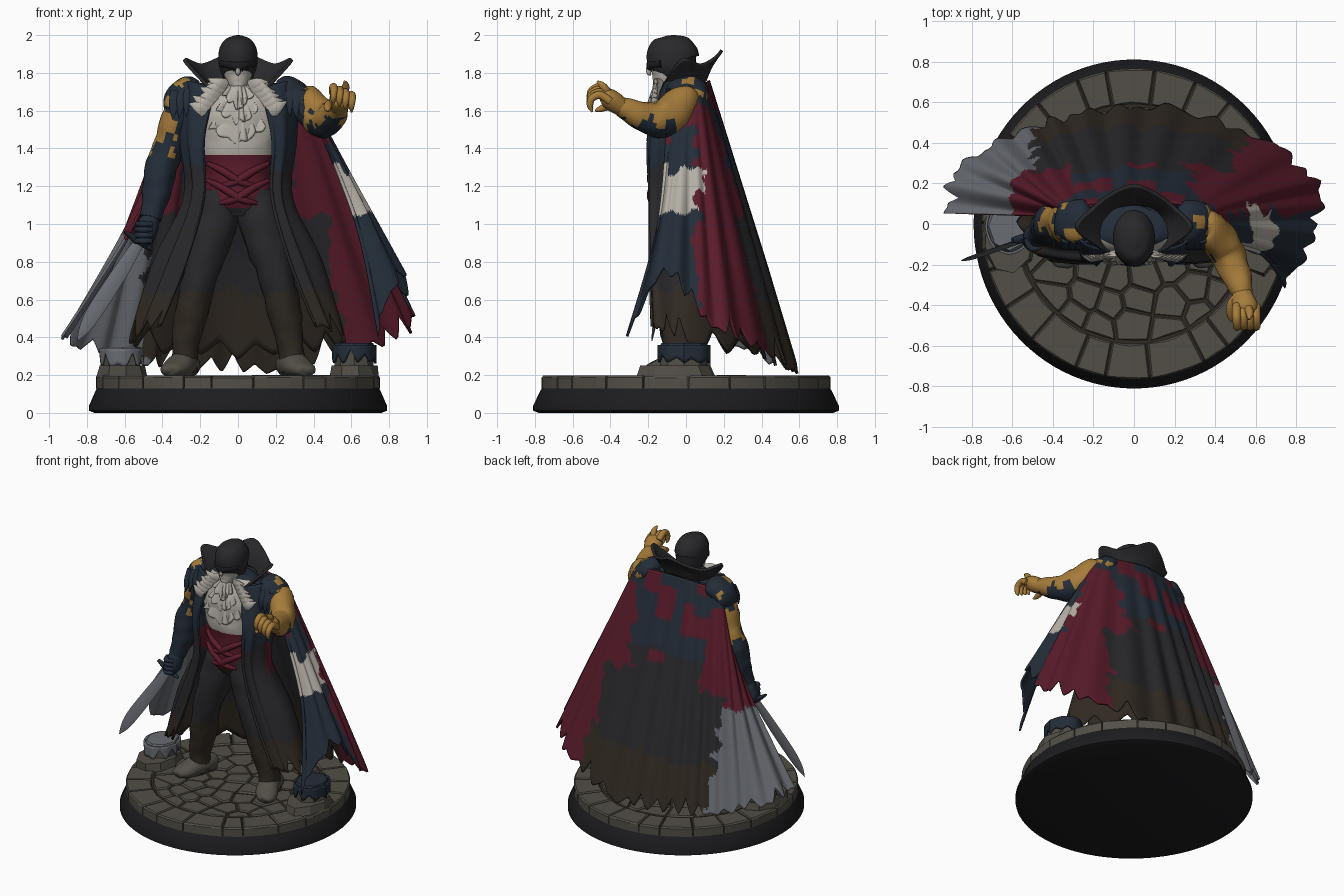
import bpy, bmesh, math, random
from mathutils import Vector, noise
random.seed(4)
V = Vector
COL = dict(navy=(.017, .026, .04), red=(.10, .011, .023), gold=(.38, .20, .043), pale=(.46, .43, .38),
           dark=(.022, .022, .025), brown=(.031, .023, .016), stone=(.085, .077, .062),
           grey=(.14, .15, .17), black=(.012, .012, .014))
MATS = {}
for k, c in COL.items():
    MATS[k] = bpy.data.materials.new(k)
    MATS[k].diffuse_color = (*c, 1)


def make(name, verts, faces, col, smooth=True, thick=0):
    me = bpy.data.meshes.new(name)
    me.from_pydata([tuple(v) for v in verts], [], faces)
    bm = bmesh.new()
    bm.from_mesh(me)
    bmesh.ops.recalc_face_normals(bm, faces=bm.faces[:])
    bm.to_mesh(me)
    bm.free()
    slots = []
    for p in me.polygons:
        c = col if isinstance(col, str) else col(p.center)
        if c not in slots:
            slots.append(c)
            me.materials.append(MATS[c])
        p.material_index = slots.index(c)
    if smooth:
        me.shade_smooth()
        me.set_sharp_from_angle(angle=math.radians(50))
    ob = bpy.data.objects.new(name, me)
    bpy.context.collection.objects.link(ob)
    if thick:
        m = ob.modifiers.new("thickness", 'SOLIDIFY')
        m.thickness, m.offset = thick, 0
    return ob


def cr(P, t):
    # smooth curve through points
    n = len(P) - 1
    f = min(max(t, 0), 1) * n
    i = min(int(f), n - 1)
    f -= i
    a, b, c, d = P[max(i - 1, 0)], P[i], P[i + 1], P[min(i + 2, n)]
    return b + (c - a) * (.5 * f) + (a * 2 - b * 5 + c * 4 - d) * (.5 * f * f) + (b * 3 - c * 3 + d - a) * (.5 * f ** 3)


def tube(name, pts, col, n=16, steps=5, amp=0, smooth=True):
    # elliptical sections (x, y, z, width, depth) swept along a path
    P = [V(p) for p in pts]
    N = (len(P) - 1) * steps
    Q = [cr(P, i / N) for i in range(N + 1)]
    C = [V(q[:3]) for q in Q]
    d = (C[-1] - C[0]).normalized()
    ref = V((0, 0, 1)) if abs(d.y) > .7 else V((0, 1, 0))
    vs, fs = [], []
    for i, q in enumerate(Q):
        t = (C[min(i + 1, N)] - C[max(i - 1, 0)]).normalized()
        a = ref.cross(t).normalized()
        b = t.cross(a)
        for j in range(n):
            w = math.tau * j / n
            o = a * math.cos(w) * q[3] + b * math.sin(w) * q[4]
            vs.append(C[i] + o * (1 + amp * noise.noise((C[i] + o) * 14)))
    for i in range(N):
        for j in range(n):
            k = (j + 1) % n
            fs.append((i * n + j, i * n + k, i * n + n + k, i * n + n + j))
    fs += [tuple(range(n)), tuple(range(N * n, N * n + n))]
    return make(name, vs, fs, col, smooth)


def sheet(name, rows, col, nu=60, nv=16, folds=0, amp=0, teeth=0, rag=0, thick=.012):
    # cloth through rows of points, with folds and a torn hem
    R = [[V(p) for p in r] for r in rows]
    tooth = [random.uniform(.15, 1) * (1 if i % 2 else .15) for i in range(teeth + 2)]
    vs, fs = [], []
    for i in range(nu + 1):
        u = i / nu
        k = u * teeth
        j = int(k)
        L = 1 - rag * (tooth[j] * (1 - k + j) + tooth[j + 1] * (k - j)) if teeth else 1
        col_pts = [cr(r, u) for r in R]
        for m in range(nv + 1):
            v = m / nv * L
            p = cr(col_pts, v)
            out = V((p.x, p.y + .1, 0)).normalized()
            vs.append(p + out * amp * min(1, v * 1.6) * math.sin(math.tau * folds * u + 2 * math.sin(9 * u) + v))
    h = nv + 1
    for i in range(nu):
        for m in range(nv):
            fs.append((i * h + m, i * h + m + 1, i * h + h + m + 1, i * h + h + m))
    return make(name, vs, fs, col, True, thick)


def both(half):
    return half + [(-x, y, z) for x, y, z in half[-2::-1]]


# base rim and paving bed
tube("base_rim", [(0, 0, 0, .76, .78), (0, 0, .012, .79, .81), (0, 0, .035, .79, .81), (0, 0, .11, .757, .775),
                  (0, 0, .135, .745, .76)], "black", n=96, steps=1)
tube("paving_bed", [(0, 0, .1, .735, .75), (0, 0, .186, .735, .75)], "brown", n=64, steps=1)


def clip(poly, m, d):
    out = []
    for a, b in zip(poly, poly[1:] + poly[:1]):
        fa, fb = (a - m).dot(d), (b - m).dot(d)
        if fa <= 0:
            out.append(a)
        if fa * fb < 0:
            out.append(a + (b - a) * (fa / (fa - fb)))
    return out


# paving stones: irregular cells inside, curb blocks around
sv, sf = [], []


def stone(poly, top):
    c = sum(poly, V((0, 0))) / len(poly)
    n, b = len(poly), len(sv)
    for z, s in ((.13, .005), (top - .01, .005), (top, .014)):
        for p in poly:
            q = p - (p - c).normalized() * s
            sv.append((q.x, q.y * 1.02, z))
    for k in (0, n):
        for i in range(n):
            j = (i + 1) % n
            sf.append((b + k + i, b + k + j, b + k + n + j, b + k + n + i))
    sf.append(tuple(range(b + 2 * n, b + 3 * n)))


seeds = []
for _ in range(3000):
    p = V((random.uniform(-.56, .56), random.uniform(-.56, .56)))
    if p.length < .55 and all((p - q).length > .115 for q in seeds):
        seeds.append(p)
for s in seeds:
    poly = [V((.57 * math.cos(i * math.tau / 40), .57 * math.sin(i * math.tau / 40))) for i in range(40)]
    for o in seeds:
        if o is not s:
            poly = clip(poly, (s + o) / 2, o - s)
    stone(poly, random.uniform(.188, .2))
cuts = [(i + random.uniform(-.2, .2)) * math.tau / 22 for i in range(22)]
for i, a in enumerate(cuts):
    b = cuts[i + 1] if i < 21 else cuts[0] + math.tau
    arc = [a + (b - a) * k / 4 for k in range(5)]
    stone([V((.755 * math.cos(t), .755 * math.sin(t))) for t in arc] +
          [V((.575 * math.cos(t), .575 * math.sin(t))) for t in arc[::-1]], random.uniform(.193, .2))
make("paving_stones", sv, sf, "stone", False)

# broken posts with dripping tops
for s, c, top in ((-1, "grey", .35), (1, "navy", .37)):
    x = s * .615
    tube("post_slab", [(x, -.05, .19, .14, .2), (x, -.05, .25, .125, .19)], "stone", n=9, steps=1, amp=.15, smooth=False)
    tube("post", [(x, -.01, .2, .105, .125), (x, -.01, top - .01, .1, .12)], "stone", n=8, steps=3, amp=.1, smooth=False)
    tube("post_cap", [(x, -.01, top - .03, .112, .135), (x, -.01, top, .1, .12)], c, n=8, steps=1, smooth=False)
    ring = [(x + .112 * math.cos(k * math.tau / 8), -.01 + .134 * math.sin(k * math.tau / 8)) for k in range(9)]
    sheet("post_drips", [[(a, b, z) for a, b in ring] for z in (top - .01, top - .11)], c, 80, 4, teeth=18, rag=.8)

# legs and boots
for s in (1, -1):
    tube("leg", [(s * .09, -.03, 1.16, .11, .13), (s * .13, -.05, .98, .12, .13), (s * .195, -.08, .74, .092, .1),
                 (s * .245, -.05, .54, .09, .105), (s * .28, -.04, .34, .068, .08), (s * .285, -.03, .22, .075, .09)],
         lambda c: "dark" if c.z > .64 else "brown", n=20, amp=.12)
    tube("boot", [(s * .25, .09, .24, .03, .03), (s * .26, .06, .25, .065, .06), (s * .29, -.05, .255, .075, .075),
                  (s * .335, -.14, .235, .075, .05), (s * .365, -.195, .225, .05, .03), (s * .37, -.21, .22, .01, .01)],
         "stone", amp=.06)

# torso, neck and head
tube("torso", [(0, -.03, 1.04, .13, .11), (0, -.03, 1.12, .195, .15), (0, -.04, 1.28, .175, .145), (0, -.04, 1.45, .21, .155),
               (0, -.03, 1.6, .26, .155), (0, -.02, 1.7, .25, .12), (0, -.01, 1.76, .13, .1)],
     lambda c: ("pale" if c.y < -.08 and c.z < 1.75 else "navy") if c.z > 1.37 else "red" if c.z > 1.09 else "dark",
     n=32, steps=6, amp=.08)
tube("neck", [(0, -.04, 1.7, .07, .07), (0, -.05, 1.82, .065, .07)], lambda c: "pale" if c.y < -.07 else "dark")
tube("head", [(0, -.165, 1.722, .02, .02), (0, -.145, 1.738, .045, .045), (0, -.115, 1.775, .068, .085),
              (0, -.09, 1.84, .08, .107), (0, -.075, 1.93, .08, .11)],
     lambda c: "pale" if c.z < 1.82 and c.y < -.06 else "dark", n=24)
tube("nose", [(0, -.185, 1.86, .006, .01), (0, -.198, 1.82, .012, .014), (0, -.195, 1.798, .013, .012),
              (0, -.185, 1.79, .004, .004)], "pale", n=8)
tube("hood_cap", [(0, -.03, 1.77, .075, .085), (0, -.05, 1.82, .096, .11), (0, -.068, 1.87, .104, .138),
                  (0, -.068, 1.93, .098, .13), (0, -.065, 1.975, .07, .095), (0, -.065, 1.995, .03, .045),
                  (0, -.065, 2.0, .005, .005)], "dark", n=28)
tube("brow_band", [(-.085, -.13, 1.85, .02, .016), (-.04, -.18, 1.845, .024, .018), (0, -.195, 1.838, .026, .016),
                   (.04, -.18, 1.845, .024, .018), (.085, -.13, 1.85, .02, .016)], "black", n=10)

# waist folds crossing the vest
for s in (1, -1):
    for z in (1.13, 1.22):
        tube("waist_fold", [(s * .16, -.13, z + .1, .012, .012), (s * .08, -.178, z + .06, .02, .02),
                            (s * -.02, -.184, z, .02, .02), (s * -.1, -.16, z - .02, .01, .01)], "red", n=8)

# ruffled neck cloth and torn lapels
for w, z0, z1 in ((.15, 1.62, 1.42), (.11, 1.68, 1.52), (.08, 1.73, 1.6)):
    sheet("neck_cloth", [[(-w * .5, -.14, z0), (0, -.17, z0), (w * .5, -.14, z0)],
                         [(-w, -.18, z1 + .08), (0, -.2, z1), (w, -.18, z1 + .08)]], "pale", 60, 10, 4, .009, 9, .35)
for s in (1, -1):
    for i in range(6):
        x, z = .07 + .02 * i, 1.755 - .025 * i
        tube("lapel_tuft", [(s * x, -.13 - .006 * i, z - .03, .045, .018), (s * (x + .04), -.16 - .003 * i, z - .01, .032, .014),
                            (s * (x + .09), -.15, z + random.uniform(-.04, .03), .002, .002)], "pale", n=7, steps=3)


# long coat, open at the front
def coat_colour(c):
    z = c.z + .08 * noise.noise(c * 12)
    return "navy" if z > 1.3 else "brown" if z < .62 else "red" if z > 1.1 and c.y > -.08 else "dark"


sheet("long_coat", [both(r) for r in (
    [(.12, -.13, 1.71), (.25, -.09, 1.755), (.31, .04, 1.74), (0, .1, 1.75)],
    [(.175, -.2, 1.45), (.26, -.15, 1.45), (.29, .03, 1.45), (0, .14, 1.45)],
    [(.17, -.19, 1.14), (.24, -.16, 1.14), (.27, .02, 1.14), (0, .16, 1.14)],
    [(.26, -.19, .8), (.36, -.15, .8), (.43, .05, .8), (0, .3, .8)],
    [(.40, -.18, .45), (.51, -.12, .42), (.54, .1, .33), (0, .43, .28)])],
    coat_colour, 170, 40, 8, .011, 36, .1)


# great cape with spread wings
def cape_colour(c):
    n = .07 * noise.noise(c * 13)
    x, z, a = c.x + n, c.z + n, abs(c.x + n)
    if x < -.5 and z < .95:
        return "grey"
    if x > .45 and c.y + n < .06:
        return "pale" if 1.06 < z < 1.3 else "navy"
    if z < .58 and a < .55:
        return "brown"
    if a > .5 or (a > .3 and 1.05 < z < 1.6):
        return "red"
    if z < 1.1:
        return "dark"
    return "red" if noise.noise(V((round(c.x * 14) * .6, round(c.z * 14) * .6, .3))) > .12 else "navy" if z > 1.25 else "dark"


cape_top = [(.43, -.1, 1.5), (.44, -.04, 1.53), (.42, .03, 1.6), (.37, .07, 1.68), (.28, .09, 1.73), (.14, .11, 1.75),
            (0, .12, 1.76), (-.14, .11, 1.75), (-.28, .09, 1.73), (-.35, .08, 1.66), (-.37, .07, 1.5), (-.37, .04, 1.36)]
cape_hem = [(.73, -.31, .4), (.87, -.12, .72), (.925, .08, .5), (.88, .25, .39), (.64, .42, .31), (.3, .55, .22),
            (0, .585, .2), (-.3, .55, .22), (-.52, .47, .24), (-.74, .37, .3), (-.92, .22, .36), (-.92, .05, .4)]
cape_mid = [tuple((V(a) + V(b)) / 2) for a, b in zip(cape_top, cape_hem)]
cape_mid[0] = (.62, -.15, .98)
cape_mid[-3:] = [(-.55, .23, 1.0), (-.6, .14, .95), (-.6, .04, .9)]
sheet("great_cape", [cape_top, cape_mid, cape_hem], cape_colour, 300, 64, 15, .015, 56, .14, .014)

# high flared collar
sheet("high_collar", [both(r) for r in (
    [(.12, -.14, 1.69), (.15, -.07, 1.71), (.15, .02, 1.73), (.1, .08, 1.75), (0, .1, 1.76)],
    [(.15, -.13, 1.72), (.205, -.04, 1.78), (.18, .05, 1.79), (.1, .11, 1.82), (0, .135, 1.84)],
    [(.17, -.12, 1.74), (.285, -.02, 1.87), (.2, .08, 1.845), (.1, .155, 1.88), (0, .19, 1.92)])], "dark", 60, 14, thick=.018)

# shoulders
for s in (1, -1):
    tube("shoulder", [(s * .2, .01, 1.73, .03, .04), (s * .24, .01, 1.72, .065, .1), (s * .30, .01, 1.69, .075, .11),
                      (s * .345, 0, 1.62, .06, .09), (s * .36, 0, 1.58, .02, .03)],
         lambda c: "gold" if c.x > .36 or noise.noise(c * 10) > .28 else "navy", n=20, amp=.15)
    for i in range(5):
        x = .19 + .035 * i
        tube("shoulder_tatter", [(s * x, -.08, 1.735 - .008 * i, .03, .015), (s * (x + .01), -.115, 1.68 - .015 * i, .025, .012),
                                 (s * (x + .015), -.125, 1.59 - .01 * i, .002, .002)], "navy", n=7, steps=3)

# reaching arm and clawed hand
tube("reaching_arm", [(.32, 0, 1.67, .06, .07), (.36, -.01, 1.64, .085, .1), (.44, -.11, 1.56, .09, .1),
                      (.485, -.2, 1.56, .08, .085), (.525, -.31, 1.605, .062, .062), (.535, -.35, 1.62, .05, .05)],
     lambda c: "navy" if c.z + .1 * noise.noise(c * 14) < 1.53 or c.x < .36 - .2 * c.y - .04 else "gold", n=22, amp=.12)
tube("reaching_palm", [(.53, -.33, 1.61, .045, .045), (.54, -.38, 1.645, .06, .055), (.55, -.42, 1.67, .06, .05),
                       (.55, -.45, 1.68, .03, .025)], "gold")
for i in range(4):
    x, z = .505 + .032 * i, 1.71 - .014 * i
    tube("reaching_finger", [(x, -.40, z - .02, .022, .022), (x, -.455, z + .015, .022, .022), (x + .003, -.50, z - .005, .02, .02),
                             (x, -.508, z - .045, .016, .016), (x, -.495, z - .075, .005, .005)], "gold", n=10)
tube("reaching_thumb", [(.51, -.36, 1.64, .026, .026), (.48, -.4, 1.63, .024, .024), (.475, -.45, 1.61, .018, .018),
                        (.485, -.48, 1.6, .006, .006)], "gold", n=10)
tube("raised_finger", [(.56, -.41, 1.69, .022, .022), (.57, -.44, 1.73, .02, .02), (.565, -.47, 1.755, .006, .006)], "gold", n=10)

# lowered arm with fist
tube("lowered_arm", [(-.3, 0, 1.68, .06, .07), (-.32, 0, 1.58, .08, .1), (-.365, .01, 1.42, .08, .09), (-.41, .01, 1.28, .085, .095),
                     (-.435, -.02, 1.15, .072, .08), (-.465, -.05, 1.03, .055, .055)],
     lambda c: "gold" if 1.4 < c.z + .12 * noise.noise(c * 12) < 1.58 and c.x < -.33 else "navy", n=22, amp=.16)
tube("sword_fist", [(-.46, -.05, 1.05, .04, .04), (-.475, -.06, .99, .055, .06), (-.495, -.06, .92, .05, .055),
                    (-.5, -.06, .88, .02, .02)], "navy", amp=.15)
for i in range(4):
    z = 1.0 - .03 * i
    tube("fist_finger", [(-.53 - .005 * i, -.07, z, .016, .016), (-.505, -.12, z, .017, .017), (-.455, -.11, z, .012, .012)],
         "navy", n=8)

# sword
tube("sword_hilt", [(-.41, -.04, 1.08, .02, .02), (-.52, -.07, .91, .018, .018)], "navy", n=10)
tube("sword_guard", [(-.6, -.08, .96, .008, .014), (-.53, -.07, .91, .02, .025), (-.45, -.06, .86, .008, .014)], "navy", n=8)
tube("sword_blade", [(-.52, -.07, .91, .028, .012), (-.62, -.105, .75, .04, .013), (-.75, -.15, .55, .042, .012),
                     (-.81, -.17, .45, .03, .009), (-.85, -.18, .38, .002, .002)], "grey", n=4)
